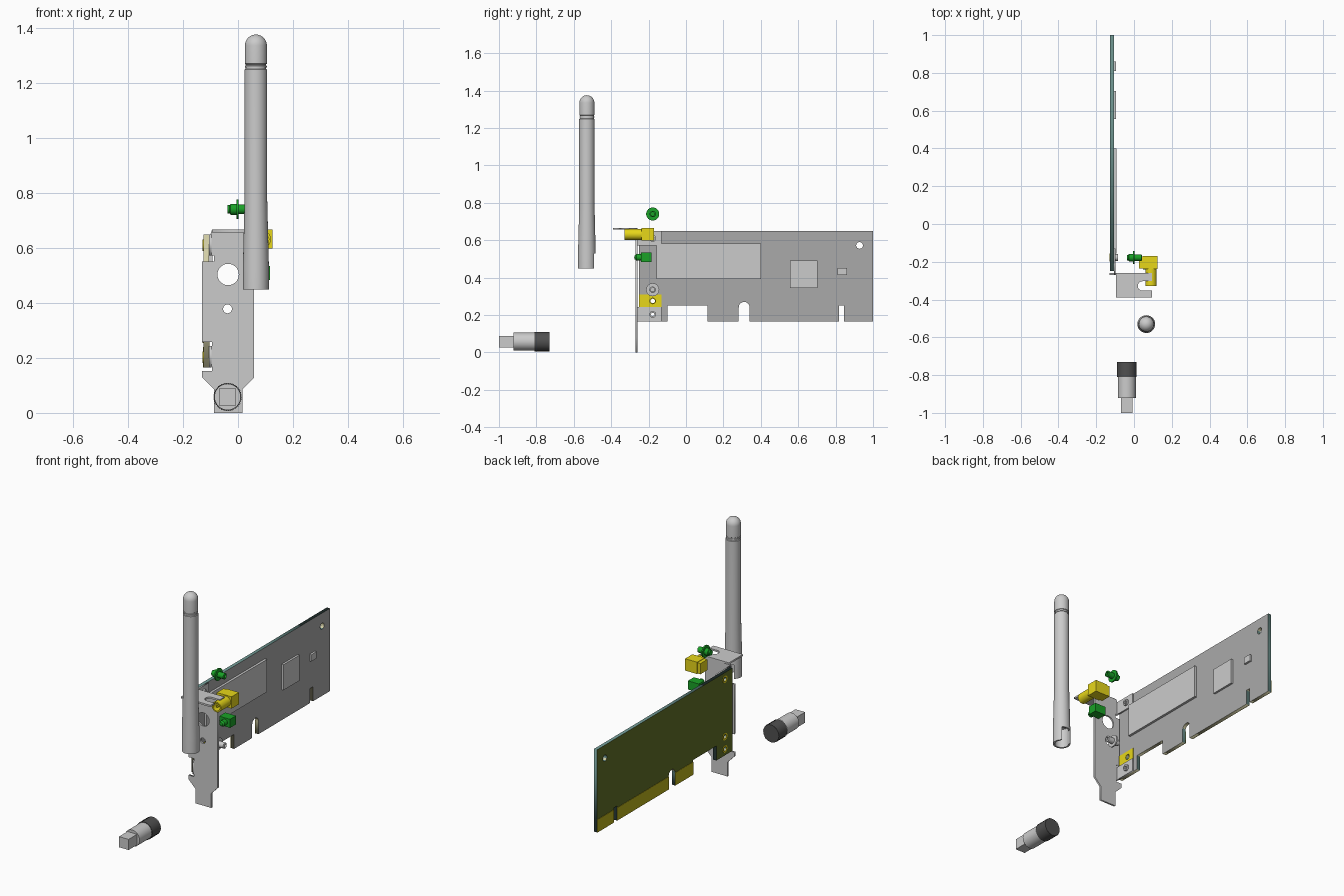
import bpy, bmesh, math
from mathutils import Vector, Matrix

if "Cube" in bpy.data.objects:
    bpy.data.objects.remove(bpy.data.objects["Cube"])


def mat(name, rgb):
    m = bpy.data.materials.new(name)
    m.diffuse_color = (*rgb, 1)
    m.use_nodes = True
    m.node_tree.nodes["Principled BSDF"].inputs["Base Color"].default_value = m.diffuse_color
    return m


YELLOW = mat("yellow", (0.80, 0.68, 0.01))
GREEN = mat("green", (0.01, 0.36, 0.02))
GOLD = mat("gold", (0.50, 0.44, 0.01))
OLIVE = mat("olive", (0.12, 0.16, 0.02))
TAN = mat("tan", (0.65, 0.62, 0.38))
TEAL = mat("teal", (0.14, 0.27, 0.25))
GREY = mat("grey", (0.4, 0.4, 0.4))
DARK = mat("dark", (0.08, 0.08, 0.08))


def add(name, bm, material=None, smooth=False):
    bmesh.ops.remove_doubles(bm, verts=bm.verts, dist=1e-5)
    bmesh.ops.recalc_face_normals(bm, faces=bm.faces)
    me = bpy.data.meshes.new(name)
    bm.to_mesh(me)
    bm.free()
    if material:
        me.materials.append(material)
    ob = bpy.data.objects.new(name, me)
    bpy.context.collection.objects.link(ob)
    if smooth:
        bpy.ops.object.select_all(action='DESELECT')
        ob.select_set(True)
        bpy.context.view_layer.objects.active = ob
        bpy.ops.object.shade_smooth_by_angle(angle=math.radians(35))
    return ob


def box(name, lo, hi, material=None):
    lo, hi = Vector(lo), Vector(hi)
    bm = bmesh.new()
    bmesh.ops.create_cube(bm, size=1, matrix=Matrix.Translation((lo + hi) / 2) @ Matrix.Diagonal((*(hi - lo), 1)))
    return add(name, bm, material)


def circle(x, y, r, n=28):
    return [(x + r * math.cos(2 * math.pi * i / n), y + r * math.sin(2 * math.pi * i / n)) for i in range(n)]


# Outline planes: side (y, z), front (x, z), top (x, y)
PLANES = {'side': Matrix(((0, 0, 1), (1, 0, 0), (0, 1, 0))),
          'front': Matrix(((1, 0, 0), (0, 0, 1), (0, 1, 0))),
          'top': Matrix.Identity(3)}


def plate(name, plane, outline, a, b, holes=(), material=None):
    """Outline with holes, extruded from a to b along the plane's normal."""
    cu = bpy.data.curves.new(name, 'CURVE')
    cu.dimensions, cu.fill_mode, cu.extrude = '2D', 'BOTH', (b - a) / 2
    for pts in (outline, *holes):
        s = cu.splines.new('POLY')
        s.points.add(len(pts) - 1)
        for p, q in zip(s.points, pts):
            p.co = (*q, 0, 1)
        s.use_cyclic_u = True
    tmp = bpy.data.objects.new(name, cu)
    me = tmp.to_mesh()
    bm = bmesh.new()
    bm.from_mesh(me)
    tmp.to_mesh_clear()
    bpy.data.objects.remove(tmp)
    bpy.data.curves.remove(cu)
    bmesh.ops.translate(bm, verts=bm.verts, vec=(0, 0, (a + b) / 2))
    bm.transform(PLANES[plane].to_4x4())
    return add(name, bm, material)


def lathe(name, profile, origin, axis='Z', material=None, n=32, smooth=True):
    """Spin (radius, height) points about an axis through origin."""
    bm = bmesh.new()
    vs = [bm.verts.new((r, 0, t)) for r, t in profile]
    es = [bm.edges.new(p) for p in zip(vs, vs[1:])]
    bmesh.ops.spin(bm, geom=vs + es, cent=(0, 0, 0), axis=(0, 0, 1), angle=2 * math.pi, steps=n)
    d = {'X': (1, 0, 0), 'Y': (0, 1, 0), 'Z': (0, 0, 1)}[axis]
    q = Vector((0, 0, 1)).rotation_difference(Vector(d))
    bm.transform(Matrix.Translation(origin) @ q.to_matrix().to_4x4())
    return add(name, bm, material, smooth)


# Circuit board with connector notches, coloured by face direction
arch = [(0.311 + 0.029 * math.cos(math.pi * k / 10), 0.241 + 0.029 * math.sin(math.pi * k / 10))
        for k in range(10, -1, -1)]
board_outline = [(-0.25, 0.165), (-0.10, 0.165), (-0.10, 0.25), (0.115, 0.25), (0.115, 0.165), (0.282, 0.165),
                 *arch, (0.34, 0.165), (0.818, 0.165), (0.818, 0.25), (0.845, 0.25), (0.845, 0.165),
                 (1, 0.165), (1, 0.648), (-0.25, 0.648)]
FIX_Y, FIX_Z = -0.178, (0.203, 0.275, 0.61)
board = plate("circuit_board", 'side', board_outline, -0.126, -0.106,
              [circle(0.928, 0.572, 0.018)] + [circle(FIX_Y, z, 0.015) for z in FIX_Z])
for m in (TAN, OLIVE, GREY, TEAL):
    board.data.materials.append(m)
for p in board.data.polygons:
    nx, ny, nz = p.normal
    p.material_index = 1 if nx < -0.5 else 2 if nx > 0.5 else 3 if nz > 0.9 or ny > 0.9 else 0

# Gold edge contacts on the back
for i, (a, b) in enumerate(((0.115, 0.282), (0.34, 0.818), (0.845, 1.0))):
    box(f"edge_contact_{i}", (-0.128, a, 0.165), (-0.1255, b, 0.24), GOLD)

# Chips
for i, (y0, y1, z0, z1, x) in enumerate(((-0.157, 0.4, 0.393, 0.583, -0.092),
                                         (0.555, 0.703, 0.343, 0.492, -0.094),
                                         (0.81, 0.86, 0.413, 0.452, -0.094))):
    box(f"chip_{i}", (-0.107, y0, z0), (x, y1, z1))

# Ground pad, bracket tabs and hollow rivets
plate("ground_pad", 'side', [(-0.25, 0.243), (-0.13, 0.243), (-0.13, 0.31), (-0.25, 0.31)],
      -0.107, -0.103, [circle(FIX_Y, 0.275, 0.015)], YELLOW)
for n, z0, z1, zc in (("lower", 0.165, 0.243, 0.203), ("upper", 0.572, 0.648, 0.61)):
    plate(f"{n}_tab", 'side', [(-0.27, z0), (-0.13, z0), (-0.13, z1), (-0.27, z1)],
          -0.106, -0.097, [circle(FIX_Y, zc, 0.015)])
    lathe(f"{n}_rivet", [(0.009, 0), (0.018, 0), (0.018, 0.013), (0.009, 0.013), (0.009, 0)],
          (-0.099, FIX_Y, zc), 'X')
for i, z in enumerate(FIX_Z):
    lathe(f"back_ring_{i}", [(0.012, 0), (0.021, 0), (0.021, 0.003), (0.012, 0.003), (0.012, 0)],
          (-0.1285, FIX_Y, z), 'X', YELLOW)

# Bracket face plate and top flange with its open slot
plate("bracket_plate", 'front',
      [(-0.087, 0), (0.016, 0), (0.016, 0.085), (0.058, 0.128), (0.058, 0.665), (-0.095, 0.665), (-0.1, 0.648),
       (-0.1, 0.572), (-0.087, 0.572), (-0.087, 0.55), (-0.13, 0.55), (-0.13, 0.258), (-0.095, 0.258),
       (-0.095, 0.243), (-0.1, 0.243), (-0.1, 0.168), (-0.095, 0.168), (-0.095, 0.153), (-0.13, 0.153),
       (-0.13, 0.128), (-0.087, 0.085)], -0.27, -0.26,
      [circle(-0.036, 0.503, 0.039), circle(-0.038, 0.378, 0.016)])
slot = [(0.045 - 0.025 * math.sin(math.pi * k / 12), -0.328 + 0.025 * math.cos(math.pi * k / 12)) for k in range(12, -1, -1)]
plate("bracket_flange", 'top', [(-0.095, -0.26), (-0.095, -0.39), (0.095, -0.39), (0.095, -0.353), *slot,
                                (0.095, -0.303), (0.095, -0.26)], 0.656, 0.666)

# Antenna: flared hollow foot, two grooves, domed cap
dome = [(0.04 * math.cos(math.pi / 2 * k / 9), 1.335 + 0.04 * math.sin(math.pi / 2 * k / 9)) for k in range(9)]
antenna = lathe("antenna", [(0, 0.56), (0.037, 0.56), (0.037, 0.448), (0.047, 0.448), (0.047, 0.54), (0.041, 0.78),
                            (0.041, 1.248), (0.037, 1.25), (0.037, 1.255), (0.04, 1.256), (0.04, 1.261),
                            (0.037, 1.262), (0.037, 1.267), (0.04, 1.269), *dome, (0, 1.375)],
                (0.065, -0.53, 0), n=48)
cutter = box("antenna_slot_cutter", (0.036, -0.53, 0.43), (0.094, -0.46, 0.53))
cutter.hide_render = True
mod = antenna.modifiers.new("slot", 'BOOLEAN')
mod.operation, mod.object, mod.solver = 'DIFFERENCE', cutter, 'EXACT'
bpy.context.view_layer.objects.active = antenna
bpy.ops.object.modifier_apply(modifier=mod.name)
bpy.data.objects.remove(cutter)

# Plug: square tail, round body, knurled ring
PX, PZ = -0.038, 0.058
box("plug_tail", (PX - 0.031, -1, PZ - 0.031), (PX + 0.031, -0.92, PZ + 0.031))
lathe("plug_body", [(0, -0.922), (0.048, -0.922), (0.048, -0.8), (0, -0.8)], (PX, 0, PZ), 'Y')
N = 96
knurl = [(PX + r * math.cos(2 * math.pi * i / N), PZ + r * math.sin(2 * math.pi * i / N))
         for i in range(N) for r in [0.052 if i % 2 else 0.049]]
plate("plug_knurled_ring", 'front', knurl, -0.81, -0.73, material=DARK)

# Right-angle coaxial connector
CX, CZ = 0.09, 0.631
box("coax_block", (0.047, -0.238, 0.597), (0.125, -0.17, 0.666), YELLOW)
box("coax_foot", (0.027, -0.235, 0.6), (0.047, -0.172, 0.663), YELLOW)
lathe("coax_barrel", [(0, -0.25), (0.022, -0.25), (0.022, -0.328), (0.03, -0.328), (0.03, -0.235)],
      (CX, 0, CZ), 'Y', YELLOW)
lathe("coax_pin", [(0, -0.32), (0.006, -0.32), (0.006, -0.25)], (CX, 0, CZ), 'Y', YELLOW, n=12)

# Indicator light
box("indicator_block", (0.047, -0.24, 0.483), (0.117, -0.185, 0.533), GREEN)
lathe("indicator_lens", [(0, -0.277), (0.01, -0.274), (0.017, -0.265), (0.017, -0.238)],
      (0.083, 0, 0.508), 'Y', GREEN)

# Two loose miniature antenna sockets
for n, z, m in (("green_socket", 0.74, GREEN), ("grey_socket", 0.335, None)):
    lathe(n, [(0, -0.038), (0.015, -0.038), (0.015, -0.03), (0.02, -0.027), (0.02, -0.006), (0.035, -0.006),
              (0.035, 0.002), (0.017, 0.002), (0.017, 0.04), (0.01, 0.043), (0.01, 0.01), (0, 0.01)],
          (0, FIX_Y, z), 'X', m)
